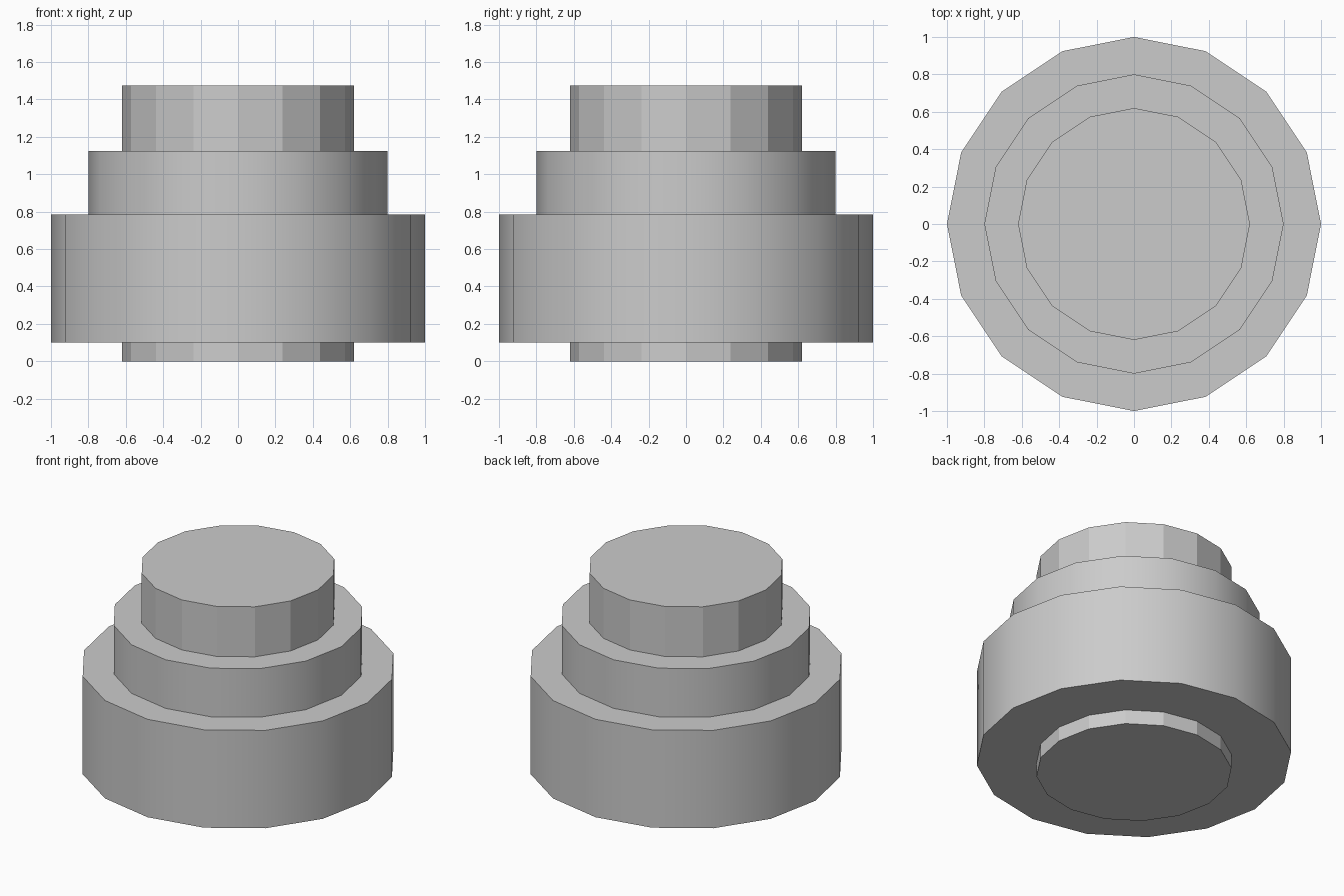
import bpy
import math

if "Cube" in bpy.data.objects:
    bpy.data.objects.remove(bpy.data.objects["Cube"])

# One plain grey for every part
grey = bpy.data.materials.new("plain grey")
grey.diffuse_color = (0.6, 0.6, 0.6, 1)
grey.use_nodes = True
grey.node_tree.nodes["Principled BSDF"].inputs["Base Color"].default_value = grey.diffuse_color


def drum(name, radius, bottom, top, smooth):
    """Sixteen-sided drum standing between two heights, corners on the axes."""
    bpy.ops.mesh.primitive_cylinder_add(
        vertices=16, radius=radius, depth=top - bottom,
        location=(0, 0, (bottom + top) / 2))
    part = bpy.context.object
    part.name = name
    part.data.materials.append(grey)
    if smooth:
        bpy.ops.object.shade_smooth_by_angle(angle=math.radians(30))
    return part


# Faceted core running through the whole stack
drum("core", 0.62, 0.0, 1.475, False)
# Wide lower ring and narrower step, smooth around the sides
drum("lower_ring", 1.0, 0.1, 0.785, True)
drum("middle_step", 0.8, 0.5, 1.125, True)
